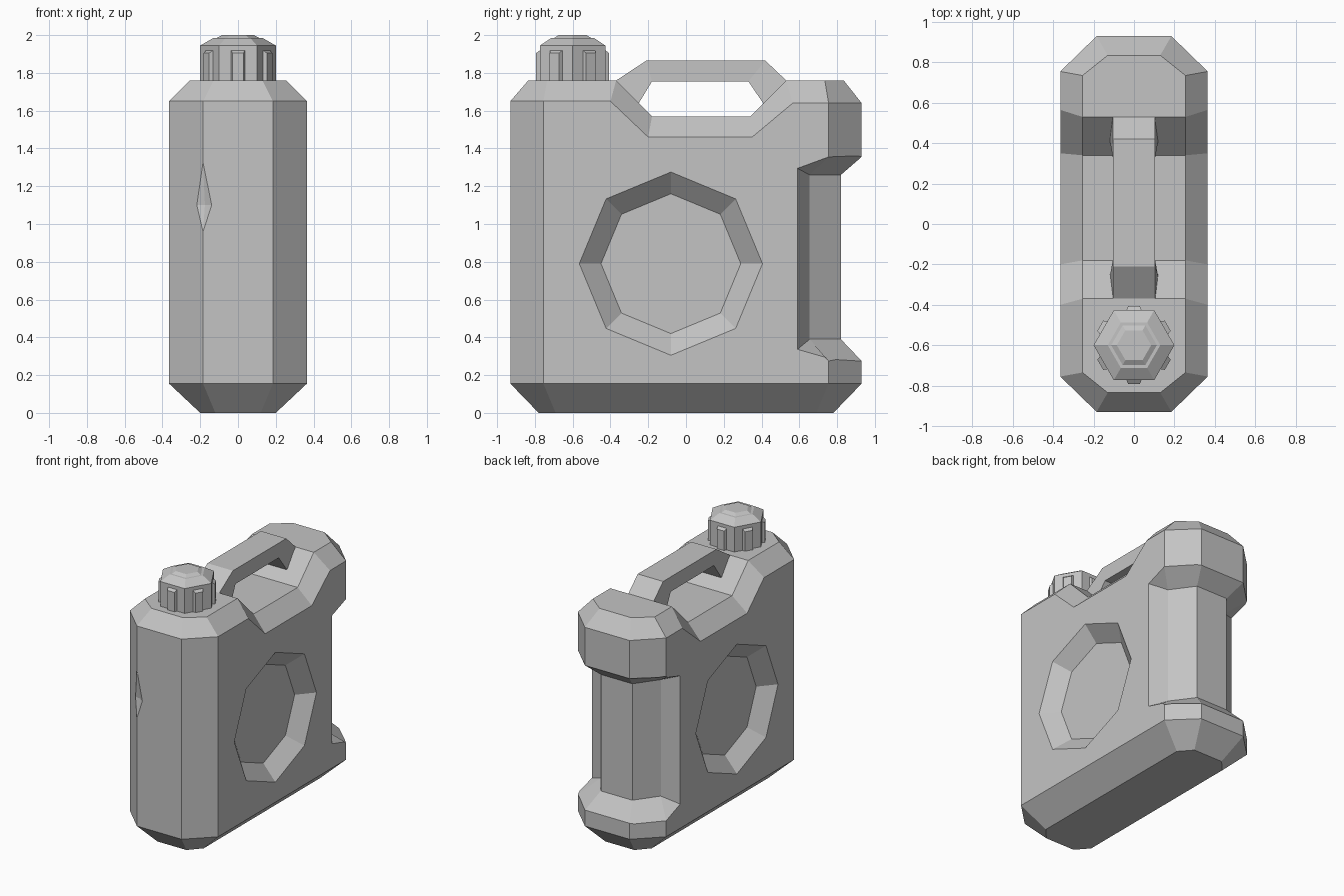
import bpy, bmesh, math
from mathutils import Vector, Matrix

cube = bpy.data.objects.get("Cube")
if cube:
    bpy.data.objects.remove(cube, do_unlink=True)

grey = bpy.data.materials.new("grey plastic")
grey.use_nodes = True
colour = (0.55, 0.55, 0.55, 1)
grey.diffuse_color = colour
grey.node_tree.nodes["Principled BSDF"].inputs["Base Color"].default_value = colour


def finish(name, bm):
    """Clean the mesh and make a flat-shaded object from it."""
    bmesh.ops.recalc_face_normals(bm, faces=bm.faces)
    mesh = bpy.data.meshes.new(name)
    bm.to_mesh(mesh)
    bm.free()
    mesh.materials.append(grey)
    obj = bpy.data.objects.new(name, mesh)
    bpy.context.collection.objects.link(obj)
    return obj


def loft(name, rings):
    """Skin a row of equal rings and close both ends with quads."""
    bm = bmesh.new()
    rows = [[bm.verts.new(p) for p in ring] for ring in rings]
    n = len(rows[0])
    for a, b in zip(rows, rows[1:]):
        for i in range(n):
            j = (i + 1) % n
            bm.faces.new((a[i], a[j], b[j], b[i]))
    for row in (rows[0], rows[-1]):
        for i in range(n // 2 - 1):
            bm.faces.new((row[i], row[i + 1], row[n - 2 - i], row[n - 1 - i]))
    return finish(name, bm)


def mirrored(points):
    """Half a ring followed by its mirror image across x."""
    return points + [(-x, y, z) for x, y, z in reversed(points)]


# Body: stations from front to back, (side y, side z, top y, top z)
saddle = [(-0.4, 1.65, -0.37, 1.76), (-0.2, 1.46, -0.18, 1.57),
          (0.35, 1.46, 0.34, 1.57), (0.565, 1.64, 0.53, 1.76)]


def end_rings(s, z):
    tip = [(0.12, s * 0.78, 0), (0.185, s * 0.93, 0.155),
           (0.185, s * 0.93, z), (0.13, s * 0.835, 1.76)]
    shoulder = [(0.2, s * 0.69, 0), (0.365, s * 0.755, 0.155),
                (0.365, s * 0.755, z), (0.255, s * 0.735, 1.76)]
    return [mirrored(tip), mirrored(shoulder)]


middle = [mirrored([(0.2, sy, 0), (0.365, sy, 0.155), (0.365, sy, sz), (0.255, ty, tz)])
          for sy, sz, ty, tz in saddle]
body = loft("body", end_rings(-1, 1.65) + middle + end_rings(1, 1.64)[::-1])

# Rear grip cutter: inner column path and flared outer path
inner = [(0.40, 0.57, 0.32, 1.305), (0.25, 0.655, 0.39, 1.26), (0.13, 0.82, 0.39, 1.26)]
outer = [(0.43, 0.785), (0.40, 0.785), (0.2, 0.963)]
half = [[(px, py, lo), (px, py, hi), (qx, qy, 1.384), (qx, qy, 0.24)]
        for (px, py, lo, hi), (qx, qy) in zip(inner, outer)]
other = [[(-x, y, z) for x, y, z in ring] for ring in reversed(half)]
cutters = [loft("grip_cutter", half + other)]

# Octagonal side recess cutters
for s in (1, -1):
    rings = []
    for depth, r in ((0.265, 0.37), (0.465, 0.60)):
        rings.append([(s * depth, -0.08 + r * math.cos(k * math.pi / 4),
                       0.79 + r * math.sin(k * math.pi / 4)) for k in range(8)])
    cutters.append(loft("recess_cutter", rings))

# Small dent on the front corner
bm = bmesh.new()
for p in ((-0.19, -0.94, 1.42), (-0.19, -0.94, 0.9), (-0.235, -0.895, 1.1),
          (-0.125, -0.94, 1.1), (-0.175, -0.905, 1.1), (-0.25, -1, 1.1)):
    bm.verts.new(p)
bmesh.ops.convex_hull(bm, input=bm.verts)
cutters.append(finish("dent_cutter", bm))

# Cut the body and bake the result
for c in cutters:
    c.hide_render = True
    mod = body.modifiers.new(c.name, "BOOLEAN")
    mod.operation = "DIFFERENCE"
    mod.solver = "EXACT"
    mod.object = c
bpy.context.view_layer.update()
graph = bpy.context.evaluated_depsgraph_get()
baked = bpy.data.meshes.new_from_object(body.evaluated_get(graph))
body.modifiers.clear()
body.data = baked
for c in cutters:
    bpy.data.objects.remove(c, do_unlink=True)
bm = bmesh.new()
bm.from_mesh(baked)
bmesh.ops.dissolve_limit(bm, angle_limit=0.01, verts=bm.verts, edges=bm.edges)
bm.to_mesh(baked)
bm.free()

# Carrying handle, sunk slightly into the saddle slopes
arch = [((-0.40, 1.74), (-0.262, 1.62), 0.12), ((-0.21, 1.865), (-0.18, 1.755), 0.105),
        ((0.42, 1.865), (0.33, 1.755), 0.105), ((0.56, 1.732), (0.415, 1.63), 0.12)]
loft("handle", [mirrored([(w, *low), (0.105, *top)]) for top, low, w in arch])

# Hexagonal screw cap with a raised button
centre = Vector((0, -0.6, 0))
profile = [(0.2, 1.75), (0.2, 1.945), (0.13, 1.985), (0.113, 1.985), (0.085, 2.0)]
loft("cap", [[centre + Vector((r * math.cos(k * math.pi / 3), r * math.sin(k * math.pi / 3), z))
              for k in range(6)] for r, z in profile])

# Grip ribs on the six flats of the cap
for k in range(6):
    turn = Matrix.Rotation(k * math.pi / 3, 3, "Z")
    rings = []
    for y, w, top in ((0.15, 0.037, 1.92), (0.173, 0.037, 1.92), (0.193, 0.029, 1.905)):
        rings.append([centre + turn @ Vector(p) for p in
                      mirrored([(w, y, 1.755), (w, y, top)])])
    loft("cap_rib", rings)
